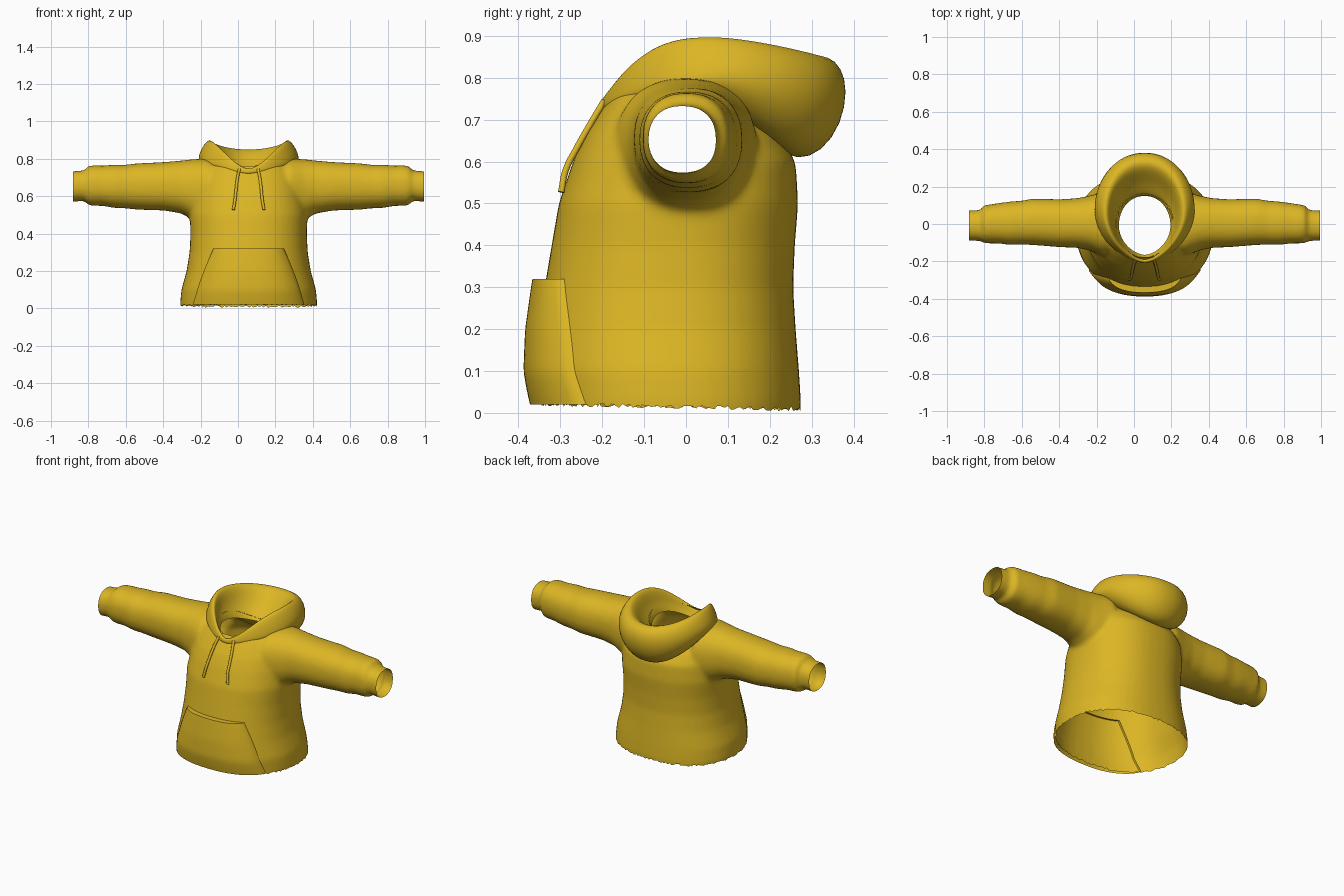
import bpy, bmesh, math, random
from mathutils import Vector

random.seed(4)
if "Cube" in bpy.data.objects:
    bpy.data.objects.remove(bpy.data.objects["Cube"], do_unlink=True)

CX = 0.057  # middle of the garment
mat = bpy.data.materials.new("mustard_fabric")
mat.use_nodes = True
colour = (0.72, 0.47, 0.018, 1)
mat.diffuse_color = colour
bsdf = next(n for n in mat.node_tree.nodes if n.type == "BSDF_PRINCIPLED")
bsdf.inputs["Base Color"].default_value = colour
bsdf.inputs["Roughness"].default_value = 0.8


def activate(ob):
    bpy.ops.object.select_all(action="DESELECT")
    ob.select_set(True)
    bpy.context.view_layer.objects.active = ob


def make(name, bm):
    me = bpy.data.meshes.new(name)
    bm.to_mesh(me)
    bm.free()
    ob = bpy.data.objects.new(name, me)
    bpy.context.scene.collection.objects.link(ob)
    me.materials.append(mat)
    return ob


def modify(ob, kind, **settings):
    activate(ob)
    mod = ob.modifiers.new(kind.lower(), kind)
    for key, value in settings.items():
        setattr(mod, key, value)
    bpy.ops.object.modifier_apply(modifier=mod.name)


def smooth(ob, angle=50):
    activate(ob)
    bpy.ops.object.shade_smooth_by_angle(angle=math.radians(angle))


def loft(bm, rings, closed=True, caps=False):
    rows = [[bm.verts.new(p) for p in ring] for ring in rings]
    n = len(rows[0])
    for a, b in zip(rows, rows[1:]):
        for i in range(n if closed else n - 1):
            j = (i + 1) % n
            bm.faces.new((a[i], a[j], b[j], b[i]))
    if caps:
        bm.faces.new(rows[0])
        bm.faces.new(rows[-1])


def oval(n=48, power=2.3):
    """Unit superellipse points."""
    pts = []
    for i in range(n):
        c, s = math.cos(math.tau * i / n), math.sin(math.tau * i / n)
        pts.append((math.copysign(abs(c) ** (2 / power), c),
                    math.copysign(abs(s) ** (2 / power), s)))
    return pts


# Torso rings: height, half width, front y, back y
TORSO = [(-0.04, .36, -.34, .27), (.02, .367, -.347, .275), (.1, .36, -.357, .27),
         (.2, .332, -.352, .262), (.3, .316, -.338, .256), (.4, .311, -.321, .26),
         (.5, .315, -.304, .268), (.6, .30, -.27, .262), (.66, .28, -.243, .225),
         (.72, .25, -.205, .165), (.765, .215, -.175, .12), (.79, .14, -.14, .08)]
# Sleeve rings: distance from middle, low z, high z, front y, back y
SLEEVE = [(.12, .52, .78, -.13, .13), (.22, .475, .80, -.17, .17), (.3, .475, .797, -.14, .15),
          (.36, .507, .79, -.127, .138), (.45, .523, .782, -.124, .132),
          (.6, .528, .775, -.112, .135), (.66, .535, .767, -.11, .124),
          (.72, .537, .768, -.112, .12), (.78, .548, .763, -.104, .112),
          (.83, .548, .765, -.104, .104), (.86, .552, .76, -.102, .1),
          (.873, .575, .738, -.09, .075), (.938, .57, .733, -.09, .072),
          (.98, .57, .733, -.09, .072)]

# Torso and sleeves fused into one fabric surface
bm = bmesh.new()
loft(bm, [[(CX + rx * c, (f + b) / 2 + (b - f) / 2 * s, z) for c, s in oval()]
          for z, rx, f, b in TORSO], caps=True)
for side in (-1, 1):
    loft(bm, [[(CX + side * d, (f + b) / 2 + (b - f) / 2 * c, (lo + hi) / 2 + (hi - lo) / 2 * s)
               for c, s in oval()] for d, lo, hi, f, b in SLEEVE], caps=True)
bmesh.ops.recalc_face_normals(bm, faces=bm.faces)
body = make("body_and_sleeves", bm)
modify(body, "REMESH", mode="VOXEL", voxel_size=0.011)
modify(body, "SMOOTH", factor=0.5, iterations=12)

# Open the hem, the cuffs and the neck
bm = bmesh.new()
bm.from_mesh(body.data)
for co, no in (((0, 0, .015), (0, -.02, -1)), ((CX + .938, 0, 0), (1, 0, 0)),
               ((CX - .938, 0, 0), (-1, 0, 0))):
    bmesh.ops.bisect_plane(bm, geom=bm.verts[:] + bm.edges[:] + bm.faces[:],
                           plane_co=co, plane_no=no, clear_outer=True)
neck = [v for v in bm.verts if v.co.z > .6
        and ((v.co.x - CX) / .15) ** 2 + ((v.co.y + .01) / .165) ** 2 < 1]
bmesh.ops.delete(bm, geom=neck, context="VERTS")
for v in bm.verts:  # frayed hem
    if v.is_boundary and v.co.z < .05:
        v.co.z += random.uniform(-.006, .005)
bm.to_mesh(body.data)
bm.free()
smooth(body)

# Hood loops: front y, back y, half width, then z at front, side and back
HOOD = [(-.185, .22, .20, .715, .755, .63), (-.2, .265, .235, .718, .762, .602),
        (-.206, .325, .262, .722, .778, .622), (-.208, .372, .27, .727, .80, .69),
        (-.208, .386, .262, .733, .835, .77), (-.206, .372, .24, .742, .875, .825),
        (-.2, .34, .215, .748, .903, .853), (-.192, .305, .195, .744, .893, .848),
        (-.186, .265, .178, .738, .85, .815), (-.182, .215, .165, .733, .805, .765),
        (-.18, .165, .145, .725, .775, .735), (-.165, .15, .138, .70, .75, .71)]


def hood_loop(front, back, rx, zf, zs, zb, n=64):
    pts = []
    for i in range(n):
        c, s = math.cos(math.tau * i / n), math.sin(math.tau * i / n)
        p = 1.2 if c > 0 else 0.95
        z = zs + (zf - zs) * c ** 2.8 if c > 0 else zs + (zb - zs) * abs(c) ** 1.5
        pts.append((CX + math.copysign(rx * abs(s) ** p, s),
                    (front + back) / 2 - (back - front) / 2 * c, z))
    return pts


bm = bmesh.new()
loft(bm, [hood_loop(*ring) for ring in HOOD])
bmesh.ops.recalc_face_normals(bm, faces=bm.faces)
hood = make("hood", bm)
modify(hood, "SUBSURF", levels=1)
smooth(hood, 60)


# Front pocket, laid over the torso surface
def torso_front(x, z):
    for a, b in zip(TORSO, TORSO[1:]):
        if a[0] <= z <= b[0]:
            t = (z - a[0]) / (b[0] - a[0])
            rx, f, bk = (a[k] + (b[k] - a[k]) * t for k in (1, 2, 3))
            k = max(0, 1 - abs(x / rx) ** 2.3) ** (1 / 2.3)
            return (f + bk) / 2 - (bk - f) / 2 * k


rows = []
ROWS, COLS = 16, 32
for r in range(ROWS + 2):
    t = min(r, ROWS) / ROWS
    z = .02 + .3 * t
    width = .298 - .11 * t + .008 * math.sin(math.pi * t)
    row = []
    for c in range(-1, COLS + 2):
        u = 2 * min(max(c, 0), COLS) / COLS - 1
        tucked = c in (-1, COLS + 1) or r > ROWS
        lift = -.012 if tucked else .010 + .022 * (1 - u ** 8) * (1 - .3 * (1 - t) ** 6)
        row.append(Vector((CX + width * u, torso_front(width * u, z) - lift, z)))
    rows.append(row)
bm = bmesh.new()
loft(bm, rows, closed=False)
pocket = make("front_pocket", bm)
smooth(pocket, 45)

# Drawstrings hanging from the neck
for side, name in ((-1, "right_drawstring"), (1, "left_drawstring")):
    curve = bpy.data.curves.new(name, "CURVE")
    curve.dimensions = "3D"
    curve.bevel_depth = 0.008
    curve.bevel_resolution = 2
    curve.use_fill_caps = True
    path = [(.05, -.195, .745), (.06, -.225, .695), (.068, -.262, .63),
            (.073, -.287, .58), (.082, -.298, .527)]
    spline = curve.splines.new("BEZIER")
    spline.bezier_points.add(len(path) - 1)
    for point, (x, y, z) in zip(spline.bezier_points, path):
        point.co = (CX + side * x, y, z)
        point.handle_left_type = point.handle_right_type = "AUTO"
    curve.materials.append(mat)
    cord = bpy.data.objects.new(name, curve)
    bpy.context.scene.collection.objects.link(cord)
